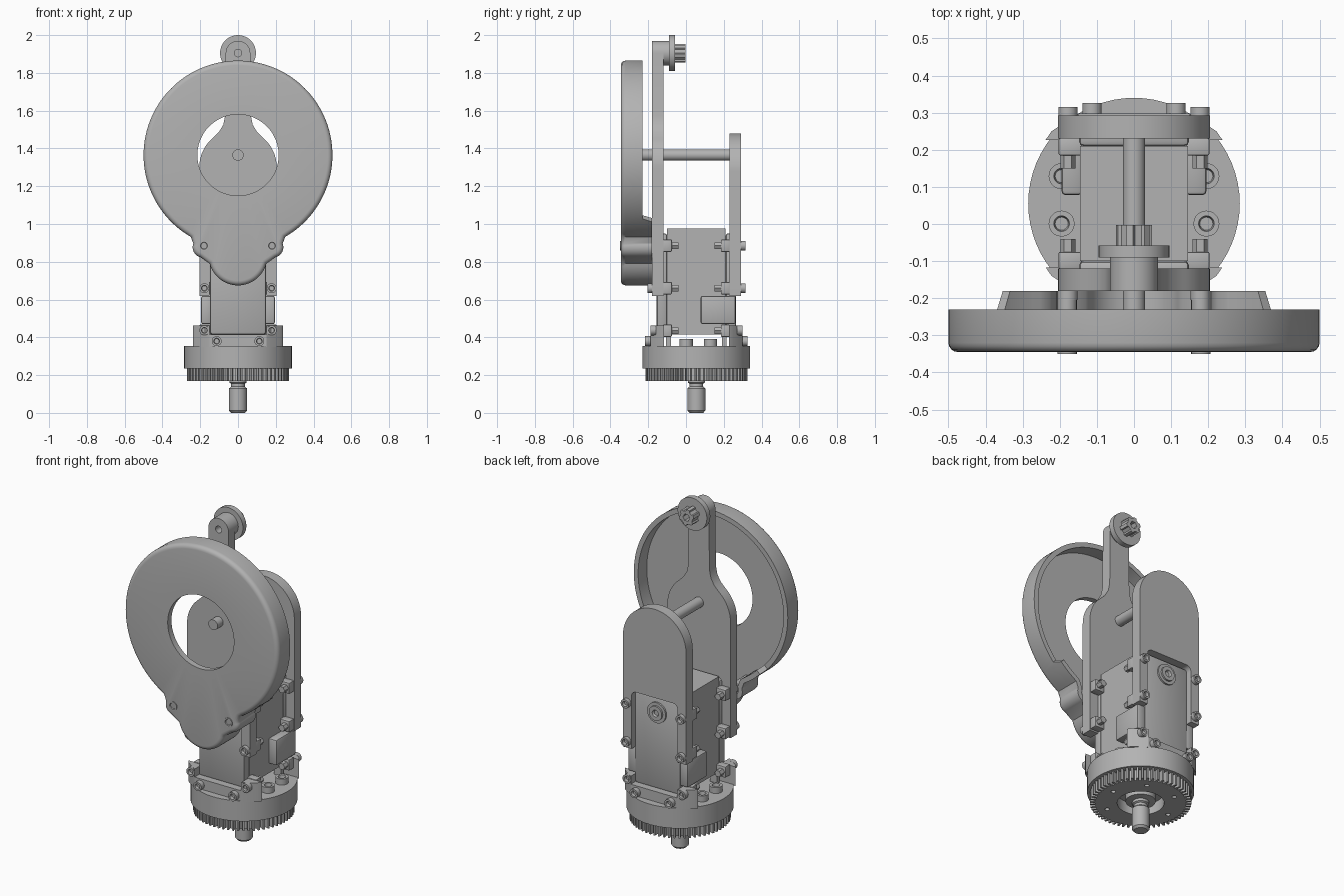
import bpy, bmesh
from math import sin, cos, pi, radians
from mathutils import Vector

cube = bpy.data.objects.get("Cube")
if cube:
    bpy.data.objects.remove(cube, do_unlink=True)

grey = bpy.data.materials.new("machined_grey")
grey.use_nodes = True
grey.diffuse_color = (0.45, 0.45, 0.45, 1)
grey.node_tree.nodes["Principled BSDF"].inputs["Base Color"].default_value = (0.45, 0.45, 0.45, 1)

MID = 0.055          # depth of the servo and shaft centre
AXLE_Z = 1.365
SIDES = (-1, 1)


def finish(name, bm):
    bmesh.ops.remove_doubles(bm, verts=bm.verts, dist=0.0001)
    bmesh.ops.recalc_face_normals(bm, faces=bm.faces)
    mesh = bpy.data.meshes.new(name)
    bm.to_mesh(mesh)
    bm.free()
    mesh.materials.append(grey)
    mesh.shade_smooth()
    mesh.set_sharp_from_angle(angle=radians(35))
    obj = bpy.data.objects.new(name, mesh)
    bpy.context.collection.objects.link(obj)
    return obj


def arc(cx, cy, r, a0, a1, n):
    steps = [radians(a0 + (a1 - a0) * i / n) for i in range(n + 1)]
    return [(cx + r * cos(a), cy + r * sin(a)) for a in steps]


def circle(cx, cy, r, n=32):
    return arc(cx, cy, r, 0, 360, n)[:-1]


def mirrored(half):
    """Close a right-hand half outline, listed from bottom to top."""
    return half + [(-x, y) for x, y in reversed(half) if abs(x) > 1e-5]


def prism(name, outlines, axis, lo, hi):
    """Outline with holes, extruded along y or z."""
    bm = bmesh.new()
    for pts in outlines:
        vs = [bm.verts.new((u, lo, v) if axis == "y" else (u, v, lo)) for u, v in pts]
        for i, v in enumerate(vs):
            bm.edges.new((vs[i - 1], v))
    bmesh.ops.triangle_fill(bm, edges=bm.edges[:], use_beauty=True)
    ext = bmesh.ops.extrude_face_region(bm, geom=bm.faces[:], use_keep_orig=True)
    move = Vector((0, hi - lo, 0)) if axis == "y" else Vector((0, 0, hi - lo))
    bmesh.ops.translate(bm, vec=move, verts=[g for g in ext["geom"] if isinstance(g, bmesh.types.BMVert)])
    return finish(name, bm)


def box(name, x, y, z, bevel=0.0):
    bm = bmesh.new()
    bmesh.ops.create_cube(bm, size=1)
    for v in bm.verts:
        v.co = [(r[0] + r[1]) / 2 + c * (r[1] - r[0]) for r, c in zip((x, y, z), v.co)]
    if bevel:
        bmesh.ops.bevel(bm, geom=bm.edges[:], offset=bevel, segments=2, affect="EDGES", profile=0.5)
    return finish(name, bm)


def loft(bm, loops, closed=False):
    rows = [[bm.verts.new(p) for p in loop] for loop in loops]
    for a, b in zip(rows, rows[1:] + (rows[:1] if closed else [])):
        for i in range(len(a)):
            bm.faces.new((a[i - 1], a[i], b[i], b[i - 1]))


def lathe(name, profile, origin, direction=(0, 0, 1), n=32):
    """Turned part: (radius, height) points spun about a direction."""
    turn = Vector(direction).to_track_quat("Z", "Y")
    bm = bmesh.new()
    loft(bm, [[Vector(origin) + turn @ Vector((x, y, h)) for x, y in circle(0, 0, r, n)] for r, h in profile])
    bmesh.ops.dissolve_degenerate(bm, dist=0.00001, edges=bm.edges[:])
    return finish(name, bm)


def screw(name, origin, direction, r=0.026, h=0.028):
    lathe(name, [(0, 0), (r, 0), (r, h), (r * .6, h), (r * .5, h * .4), (0, h * .4)], origin, direction, 20)


def gear(cx, cy, n, outer, root):
    pts = []
    for i in range(n):
        for k, r in ((0, root), (.45, root), (.55, outer), (.9, outer)):
            a = 2 * pi * (i + k) / n
            pts.append((cx + r * cos(a), cy + r * sin(a)))
    return pts


# Hollow round cover with two screw ears and a lower lobe
half = (arc(0, 0.83, 0.155, -90, -15, 14) + arc(0.185, 0.877, 0.055, -75, 20, 10)
        + arc(0, AXLE_Z, 0.5, -60, 90, 60))
outline = [Vector(p) for p in mirrored(half)]
hub = Vector((0, AXLE_Z))


def cover_loop(inset, y, deep=False):
    loop = []
    for i, p in enumerate(outline):
        a, b = outline[i - 1], outline[(i + 1) % len(outline)]
        t = (b - a).normalized()
        q = p + Vector((-t.y, t.x)) * inset
        loop.append((q.x, -0.18 if deep and p.y < 1.025 else y, q.y))
    return loop


def hole_loop(y):
    return [(q.x, y, q.y) for q in (hub + (p - hub).normalized() * 0.215 for p in outline)]


bm = bmesh.new()
rounded = [cover_loop(0.025 * (1 - sin(a)), -0.32 - 0.025 * cos(a)) for a in (0, pi / 8, pi / 4, 3 * pi / 8, pi / 2)]
loft(bm, [hole_loop(-0.345)] + rounded + [
    cover_loop(0, -0.23, True), cover_loop(0.028, -0.23, True),
    cover_loop(0.028, -0.31), hole_loop(-0.31)], closed=True)
finish("round_cover", bm)
for s in SIDES:
    lathe("cover_screw_boss", [(0.026, 0), (0.026, 0.17), (0.019, 0.17), (0.016, 0.164), (0, 0.164)],
          (s * 0.18, -0.18, 0.885), (0, -1, 0), 20)

# Arm plate with narrow neck, open around the servo at the bottom
window = [(0, 0.96)] + arc(0.12, 0.93, 0.03, 90, 0, 5) + [(0.15, 0.62), (0.205, 0.62)]
front_half = (window + arc(0, 1.3, 0.205, 0, 50, 12)
              + [(0.1, 1.488), (0.078, 1.525), (0.068, 1.575)] + arc(0, 1.905, 0.065, 0, 90, 10))
prism("front_arm", [mirrored(front_half), circle(0, 1.905, 0.02, 16)], "y", -0.18, -0.12)
rear_half = window + arc(0, 1.275, 0.205, 0, 90, 18)
prism("rear_plate", [mirrored(rear_half)], "y", 0.23, 0.292)

# Cross axle and top roller
lathe("cross_axle", [(0, 0), (0.03, 0), (0.03, 0.47), (0, 0.47)], (0, -0.232, AXLE_Z), (0, 1, 0))
lathe("top_roller", [(0.02, 0), (0.065, 0), (0.065, 0.03), (0.095, 0.03), (0.095, 0.062), (0, 0.062)],
      (0, -0.12, 1.905), (0, 1, 0), 40)
prism("roller_knob", [gear(0, 1.905, 6, 0.049, 0.04), circle(0, 1.905, 0.022, 6)], "y", -0.058, -0.003)

# Servo body
box("servo_body", (-0.145, 0.145), (-0.1, 0.21), (0.415, 0.975))
box("servo_front_cap", (-0.148, 0.148), (-0.155, -0.1), (0.415, 0.95), 0.012)
box("servo_rear_cap", (-0.148, 0.148), (0.21, 0.265), (0.415, 0.95), 0.012)
lathe("servo_horn", [(0, 0), (0.06, 0), (0.06, 0.012), (0.042, 0.012), (0.042, 0.022), (0.02, 0.022), (0.015, 0.01), (0, 0.01)],
      (0, 0.263, 0.865), (0, 1, 0))

for sx in SIDES:
    xs = sorted((sx * 0.14, sx * 0.195))
    box("side_connector", xs, (0.078, 0.262), (0.47, 0.62), 0.01)
    for sy in SIDES:
        def depth(a, b):
            return sorted((MID + sy * a, MID + sy * b))
        # Mounting tabs with nuts, and the plate screws in line with them
        for z in (0.885, 0.66, 0.435):
            box("mounting_tab", sorted((sx * 0.14, sx * 0.203)), depth(0.13, 0.176), (z - 0.032, z + 0.032), 0.004)
            lathe("tab_nut", [(0, 0), (0.02, 0), (0.02, 0.04), (0, 0.04)], (sx * 0.178, MID + sy * 0.135, z), (0, -sy, 0), 6)
            if z > 0.5:
                screw("plate_screw", (sx * 0.178, MID + sy * 0.232, z), (0, sy, 0))
        box("servo_foot", sorted((sx * 0.1, sx * 0.145)), depth(0.135, 0.16), (0.35, 0.42))
        # Raised collar posts and their screws
        post = [(sx * x, MID + sy * d) for x, d in ((0.15, 0.172), (0.238, 0.172), (0.222, 0.195), (0.15, 0.243))]
        prism("collar_post", [post], "z", 0.35, 0.462)
        screw("post_screw", (sx * 0.178, MID + sy * 0.215, 0.437), (0, sy, 0))
        screw("collar_screw", (sx * 0.113, MID + sy * 0.243, 0.38), (0, sy, 0))
        screw("base_screw", (sx * 0.195, MID + 0.01 + sy * 0.064, 0.352), (0, 0, 1), 0.035, 0.038)
for sy in SIDES:
    wall = sorted((MID + sy * 0.172, MID + sy * 0.243))
    box("collar_wall", (-0.15, 0.15), wall, (0.35, 0.415))

# Round base collar, ring gear and drive shaft
lathe("base_collar", [(0, 0), (0.285, 0), (0.285, 0.12), (0, 0.12)], (0, MID, 0.235), n=64)
bolts = [circle(0.19 * cos(k * pi / 3), MID + 0.19 * sin(k * pi / 3), 0.013, 12) for k in range(6)]
prism("ring_gear", [gear(0, MID, 60, 0.27, 0.242), circle(0, MID, 0.125, 40)] + bolts, "z", 0.17, 0.236)
lathe("drive_shaft", [(0, 0), (0.036, 0), (0.047, 0.012), (0.047, 0.13), (0.036, 0.14), (0.036, 0.155),
                      (0.045, 0.16), (0.045, 0.175), (0.08, 0.18), (0.08, 0.236), (0, 0.236)], (0, MID, 0))
